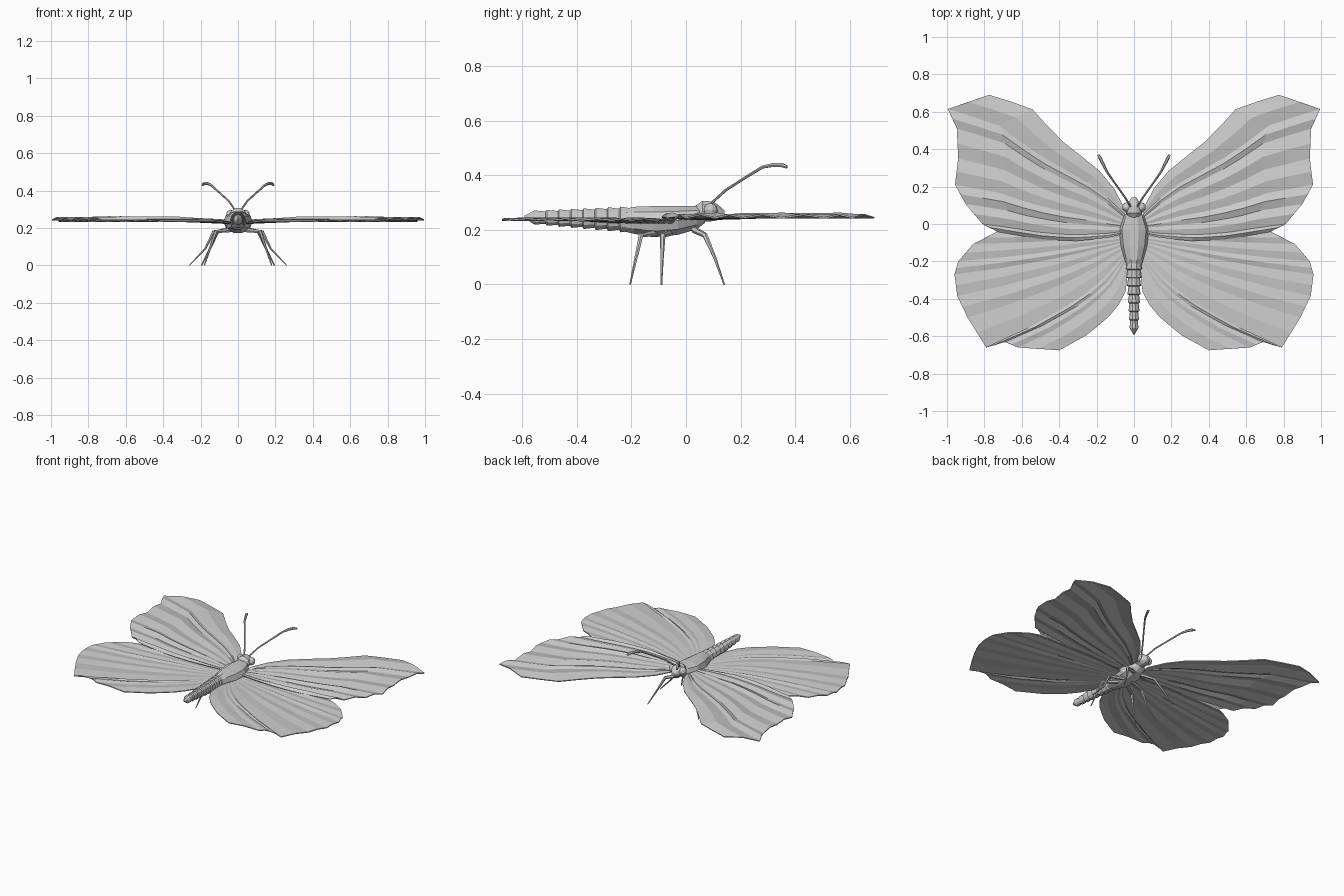
import bpy, math
from mathutils import Vector

if "Cube" in bpy.data.objects:
    bpy.data.objects.remove(bpy.data.objects["Cube"])


def mesh_object(name, verts, faces):
    me = bpy.data.meshes.new(name)
    me.from_pydata(verts, [], faces)
    me.update()
    ob = bpy.data.objects.new(name, me)
    bpy.context.collection.objects.link(ob)
    return ob


def mirror_x(ob):
    m = ob.modifiers.new("mirror", 'MIRROR')
    m.use_mirror_merge = False


def sample(path, t):
    """Point at fraction t of a polyline's length."""
    pts = [Vector(p) for p in path]
    lens = [(b - a).length for a, b in zip(pts, pts[1:])]
    d = t * sum(lens)
    for a, b, l in zip(pts, pts[1:], lens):
        if d <= l + 1e-9:
            return a.lerp(b, d / l)
        d -= l
    return pts[-1]


def lathe(name, stations, sides=10):
    """Elliptical rings along y: (y, z centre, half width, half height)."""
    verts, faces = [], []
    for y, z, rx, rz in stations:
        for i in range(sides):
            a = 2 * math.pi * i / sides
            verts.append((rx * math.cos(a), y, z + rz * math.sin(a)))
    for k in range(len(stations) - 1):
        for i in range(sides):
            j = (i + 1) % sides
            a, b = k * sides, (k + 1) * sides
            faces.append((a + i, a + j, b + j, b + i))
    faces.append(tuple(reversed(range(sides))))
    faces.append(tuple(range(len(verts) - sides, len(verts))))
    return mesh_object(name, verts, faces)


def tube(name, path, radii, sides=6):
    pts = [Vector(p) for p in path]
    verts, faces = [], []
    for k, p in enumerate(pts):
        d = (pts[min(k + 1, len(pts) - 1)] - pts[max(k - 1, 0)]).normalized()
        q = d.to_track_quat('Z', 'Y')
        for i in range(sides):
            a = 2 * math.pi * i / sides
            verts.append(p + q @ Vector((math.cos(a), math.sin(a), 0)) * radii[k])
    for k in range(len(pts) - 1):
        for i in range(sides):
            j = (i + 1) % sides
            a, b = k * sides, (k + 1) * sides
            faces.append((a + i, a + j, b + j, b + i))
    faces.append(tuple(reversed(range(sides))))
    faces.append(tuple(range(len(verts) - sides, len(verts))))
    ob = mesh_object(name, verts, faces)
    mirror_x(ob)
    return ob


def wing(name, lead, margin, trail, z_root, z_tip, pleat, step):
    """Pleated sheet between leading edge, outer margin and trailing edge."""
    margin = [lead[-1]] + margin + [trail[-1]]
    # one vein at every margin corner plus one fold between
    lens = [(Vector(b) - Vector(a)).length for a, b in zip(margin, margin[1:])]
    s_vals, acc = [0.0], 0.0
    for l in lens:
        s_vals += [(acc + l / 2) / sum(lens), (acc + l) / sum(lens)]
        acc += l
    rows = 8
    verts, faces = [], []
    n = len(s_vals)
    for r in range(rows + 1):
        t = r / rows
        L, T = sample(lead, t), sample(trail, t)
        for k, s in enumerate(s_vals):
            root = Vector(lead[0]).lerp(Vector(trail[0]), s)
            chord_end = Vector(lead[-1]).lerp(Vector(trail[-1]), s)
            p = L.lerp(T, s) + t * (sample(margin, s) - chord_end)
            z = z_root + (z_tip - z_root) * min(1, t * 3)
            z += (pleat if k % 2 else -pleat) * min(1, 0.25 + t)
            if k % 4 == 1 and 3 <= r <= 6:
                z += step
            verts.append((p.x, p.y, z))
    for r in range(rows):
        for k in range(n - 1):
            a = r * n + k
            faces.append((a, a + n, a + n + 1, a + 1))
    ob = mesh_object(name, verts, faces)
    sol = ob.modifiers.new("thickness", 'SOLIDIFY')
    sol.thickness = 0.006
    sol.offset = 0
    mirror_x(ob)
    return ob


# Wings
wing("forewing",
     [(0.05, 0.08), (0.09, 0.17), (0.19, 0.29), (0.40, 0.455), (0.55, 0.62), (0.775, 0.69)],
     [(0.995, 0.615), (0.947, 0.51), (0.94, 0.35), (0.957, 0.21), (0.90, 0.107), (0.81, 0.0)],
     [(0.05, -0.05), (0.15, -0.075), (0.32, -0.09), (0.50, -0.08), (0.73, -0.04)],
     0.24, 0.25, 0.006, 0.004)
wing("hindwing",
     [(0.05, -0.05), (0.25, -0.04), (0.50, -0.04), (0.73, -0.04)],
     [(0.86, -0.107), (0.94, -0.20), (0.96, -0.27), (0.945, -0.385), (0.89, -0.50),
      (0.79, -0.66), (0.69, -0.63), (0.62, -0.66)],
     [(0.03, -0.20), (0.04, -0.35), (0.10, -0.465), (0.246, -0.59), (0.40, -0.675)],
     0.225, 0.238, 0.003, 0.002)

# Thorax
lathe("thorax", [(0.07, 0.25, 0.025, 0.025), (0.04, 0.245, 0.055, 0.045),
                 (-0.03, 0.235, 0.08, 0.056), (-0.12, 0.23, 0.07, 0.06),
                 (-0.19, 0.235, 0.05, 0.052), (-0.24, 0.235, 0.035, 0.04)])

# Abdomen of overlapping rings, each flaring towards the tail
rings = []
count = 8
for i in range(count):
    f = i / count
    y = -0.20 - 0.36 * f
    r = 0.043 - 0.022 * f
    zc = 0.238 + 0.008 * f
    rings += [(y, zc, r * 0.85, r * 1.0), (y - 0.04, zc, r, r * 1.15)]
rings.append((-0.592, 0.248, 0.003, 0.004))
lathe("abdomen", rings)

# Head, eyes and snout
lathe("head", [(0.035, 0.26, 0.03, 0.03), (0.06, 0.268, 0.045, 0.04),
               (0.10, 0.268, 0.042, 0.038), (0.125, 0.262, 0.024, 0.025),
               (0.142, 0.258, 0.012, 0.012)])
bpy.ops.mesh.primitive_uv_sphere_add(segments=10, ring_count=6, radius=0.026,
                                     location=(0, 0, 0))
eye = bpy.context.object
eye.name = "eyes"
for v in eye.data.vertices:
    v.co += Vector((0.038, 0.09, 0.272))
mirror_x(eye)

# Antennae with clubbed tips
tube("antennae", [(0.015, 0.09, 0.295), (0.05, 0.145, 0.345), (0.10, 0.215, 0.39),
                  (0.145, 0.28, 0.43), (0.165, 0.32, 0.438), (0.18, 0.35, 0.438),
                  (0.19, 0.37, 0.43)],
     [0.005, 0.005, 0.005, 0.006, 0.008, 0.009, 0.006])

# Legs: hip, knee, ankle, foot
legs = {
    "front_legs": [(0.03, 0.03, 0.20), (0.11, 0.07, 0.18), (0.145, 0.105, 0.10), (0.195, 0.14, 0.0)],
    "middle_legs": [(0.03, -0.06, 0.19), (0.13, -0.085, 0.18), (0.175, -0.088, 0.09), (0.26, -0.09, 0.0)],
    "rear_legs": [(0.03, -0.11, 0.19), (0.12, -0.165, 0.18), (0.15, -0.185, 0.09), (0.18, -0.205, 0.0)],
}
for name, path in legs.items():
    tube(name, path, [0.013, 0.010, 0.006, 0.003])
